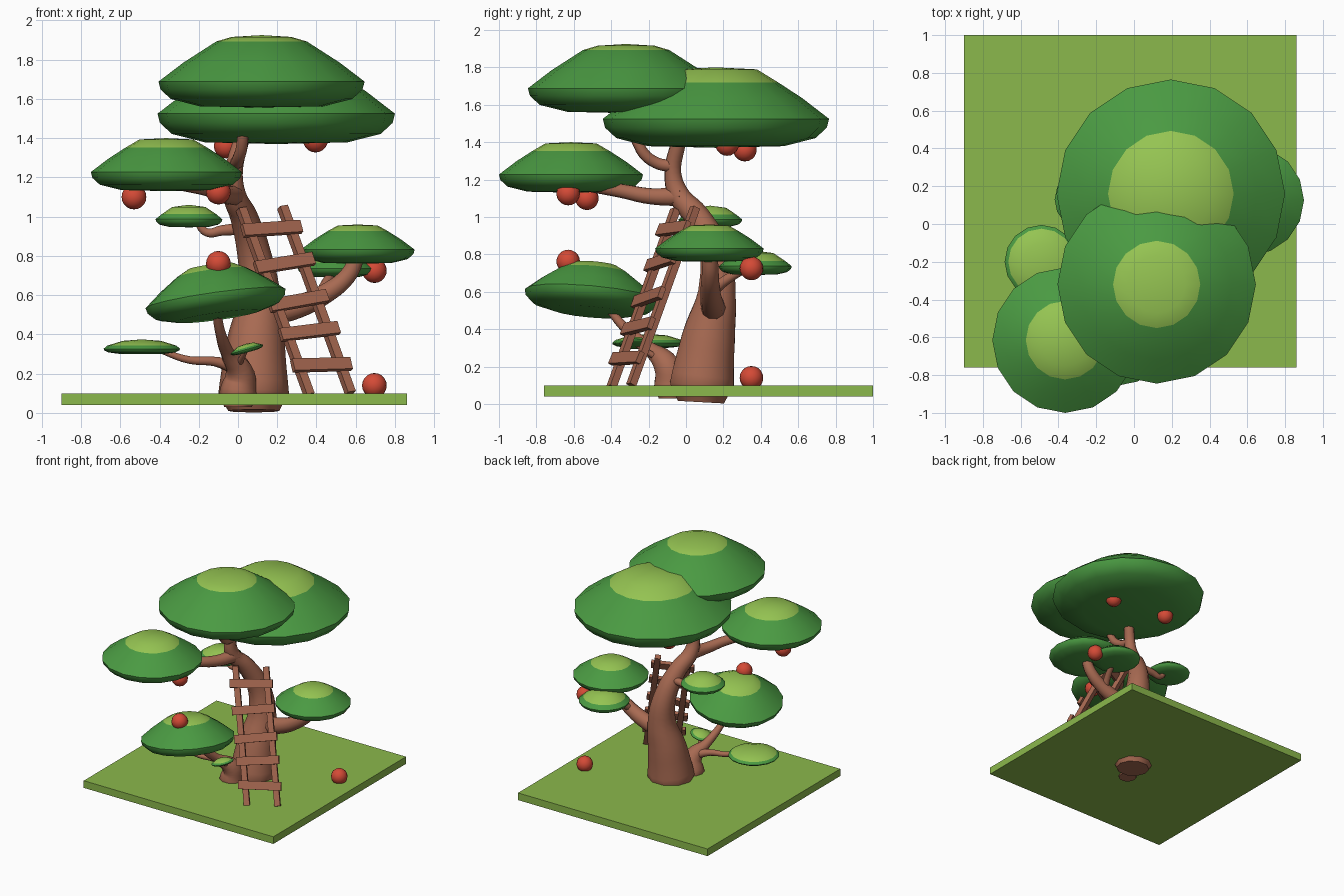
import bpy, bmesh, math
from mathutils import Vector

cube = bpy.data.objects.get("Cube")
if cube:
    bpy.data.objects.remove(cube, do_unlink=True)


def material(name, r, g, b):
    col = [(v / 255 / 12.92 if v < 11 else ((v / 255 + 0.055) / 1.055) ** 2.4) for v in (r, g, b)] + [1]
    m = bpy.data.materials.new(name)
    m.use_nodes = True
    m.diffuse_color = col
    m.node_tree.nodes["Principled BSDF"].inputs["Base Color"].default_value = col
    return m


GRASS = material("grass green", 139, 184, 76)
LEAF = material("leaf green", 74, 154, 66)
TIP = material("sunlit leaf green", 149, 196, 82)
BARK = material("bark brown", 168, 106, 82)
PLANK = material("plank brown", 164, 102, 79)
FRUIT = material("fruit red", 212, 74, 54)


def add(name, bm, mats, angle=None):
    bmesh.ops.recalc_face_normals(bm, faces=bm.faces)
    me = bpy.data.meshes.new(name)
    bm.to_mesh(me)
    bm.free()
    for m in mats:
        me.materials.append(m)
    ob = bpy.data.objects.new(name, me)
    bpy.context.collection.objects.link(ob)
    if angle:
        smooth(ob, angle)
    return ob


def smooth(ob, angle):
    bpy.ops.object.select_all(action='DESELECT')
    ob.select_set(True)
    bpy.context.view_layer.objects.active = ob
    bpy.ops.object.shade_smooth_by_angle(angle=math.radians(angle))


def box(name, size, centre, mat, xdir=(1, 0, 0), zdir=(0, 0, 1)):
    """Box with its length along xdir and its height close to zdir."""
    bm = bmesh.new()
    bmesh.ops.create_cube(bm, size=1)
    x = Vector(xdir).normalized()
    y = Vector(zdir).cross(x).normalized()
    z = x.cross(y)
    for v in bm.verts:
        a, b, c = (v.co[i] * size[i] for i in range(3))
        v.co = Vector(centre) + x * a + y * b + z * c
    return add(name, bm, [mat])


def canopy(name, centre, radius, height, cap, lean=(0, 0), sides=16):
    """Lathed mushroom-shaped foliage pad with a lighter cap on top."""
    rim = [(0.6, 0.02), (0.88, 0.12), (0.98, 0.25), (1, 0.36)]
    if cap < 0.7:
        top = [(0.76, 0.62), (cap, 0.84 + (0.52 - cap) * 0.9), (cap * 0.66, 0.975)]
    else:
        top = [(cap, 0.58), (0.5, 0.9)]
    cap_row = len(rim) + len(top) - 2
    bm = bmesh.new()
    turn = Vector((0, 0, 1)).rotation_difference(Vector((*lean, 1)))

    def point(r, h, a=0):
        co = Vector((r * radius * math.cos(a), r * radius * math.sin(a), (h - 0.5) * height))
        return bm.verts.new(turn @ co + Vector(centre))

    rings = [[point(r, h, math.tau * i / sides) for i in range(sides)] for r, h in rim + top]
    low, high = point(0, 0), point(0, 1)
    for i in range(sides):
        j = (i + 1) % sides
        bm.faces.new((low, rings[0][j], rings[0][i]))
        bm.faces.new((high, rings[-1][i], rings[-1][j])).material_index = 1
        for k in range(len(rings) - 1):
            f = bm.faces.new((rings[k][i], rings[k][j], rings[k + 1][j], rings[k + 1][i]))
            f.material_index = int(k >= cap_row)
    return add(name, bm, [LEAF, TIP], 50)


def limb(name, *points):
    """Tapered round limb through (x, y, z, radius) points."""
    cu = bpy.data.curves.new(name, 'CURVE')
    cu.dimensions = '3D'
    cu.bevel_depth = 1
    cu.bevel_resolution = 3
    cu.resolution_u = 5
    cu.use_fill_caps = True
    sp = cu.splines.new('BEZIER')
    sp.bezier_points.add(len(points) - 1)
    for bp, (x, y, z, r) in zip(sp.bezier_points, points):
        bp.co = (x, y, z)
        bp.radius = r
        bp.handle_left_type = bp.handle_right_type = 'AUTO'
    cu.materials.append(BARK)
    ob = bpy.data.objects.new(name, cu)
    bpy.context.collection.objects.link(ob)
    bpy.ops.object.select_all(action='DESELECT')
    ob.select_set(True)
    bpy.context.view_layer.objects.active = ob
    bpy.ops.object.convert(target='MESH')
    smooth(bpy.context.view_layer.objects.active, 50)


# Ground slab
box("ground", (1.76, 1.76, 0.06), (-0.02, 0.12, 0.07), GRASS)

# Trunk and branches
limb("trunk", (.08, .08, .01, .13), (.08, .085, .1, .18), (.09, .12, .35, .15), (.11, .165, .6, .105),
     (.08, .15, .82, .085), (.03, .06, 1.0, .07), (-.02, -.04, 1.12, .058),
     (-.02, -.07, 1.24, .045), (.02, -.04, 1.4, .04))
limb("top_front_branch", (-.01, -.06, 1.27, .035), (0, -.16, 1.29, .032),
     (.02, -.24, 1.36, .03), (.03, -.3, 1.58, .025))
limb("upper_right_branch", (-.01, -.02, 1.11, .055), (-.06, -.18, 1.11, .045),
     (-.15, -.35, 1.14, .038), (-.28, -.5, 1.16, .03))
limb("small_back_branch", (.06, .12, .94, .035), (-.08, .13, .93, .028),
     (-.16, .13, .92, .022), (-.21, .13, .98, .02))
limb("left_branch", (.12, .15, .5, .07), (.3, .14, .54, .062), (.45, .13, .61, .052),
     (.56, .13, .7, .045), (.61, .13, .8, .04))
limb("left_twig", (.42, .14, .6, .03), (.45, .21, .66, .027), (.49, .33, .73, .02))
limb("side_trunk", (.0, -.08, .03, .07), (.0, -.08, .1, .095), (.01, -.1, .2, .075),
     (-.05, -.2, .3, .036), (-.09, -.33, .41, .026), (-.11, -.42, .52, .022))
limb("low_branch", (0, -.11, .23, .04), (-.12, -.15, .262, .025),
     (-.25, -.18, .27, .02), (-.4, -.2, .32, .015))
limb("low_shoot", (.0, -.14, .24, .02), (.02, -.21, .28, .015), (.04, -.27, .32, .012))

# Foliage pads
canopy("top_front_canopy", (.12, -.32, 1.74), .525, .37, .44)
canopy("top_back_canopy", (.195, .16, 1.585), .605, .43, .55)
canopy("upper_right_canopy", (-.365, -.615, 1.265), .385, .27, .54)
canopy("lower_right_canopy", (-.12, -.5, .62), .36, .27, .5, (-.14, .09))
canopy("left_canopy", (.61, .125, .86), .29, .2, .53)
canopy("left_low_canopy", (.5, .37, .755), .195, .13, .82)
canopy("small_back_canopy", (-.25, .13, 1.003), .17, .115, .82)
canopy("low_canopy", (-.49, -.2, .337), .195, .075, .9)
canopy("shoot_canopy", (.043, -.27, .33), .087, .045, .8, (-.28, 0))

# Round fruit
fruit = [(-.06, .315, 1.36), (.395, .22, 1.39), (-.53, -.53, 1.1), (-.1, -.63, 1.125),
         (-.1, -.63, .762), (.695, .35, .725), (.695, .35, .14)]
for n, pos in enumerate(fruit, 1):
    bm = bmesh.new()
    bmesh.ops.create_uvsphere(bm, u_segments=16, v_segments=10, radius=.063)
    bmesh.ops.translate(bm, vec=pos, verts=bm.verts)
    add(f"fruit_{n}", bm, [FRUIT], 60)

# Ladder: two leaning rails and crooked rungs
foot, head = Vector((.36, -.395, .1)), Vector((.02, -.06, 1.03))
across = Vector((.21, .105, .01))
slope = head - foot
out = across.cross(slope).normalized()
if out.y > 0:
    out.negate()
for side, offset in (("right", Vector()), ("left", across)):
    box(f"ladder_rail_{side}", (slope.length + .02, .045, .04), (foot + head) / 2 + offset, PLANK, slope, out)
for n, (z, tilt) in enumerate([(.245, -.01), (.415, .04), (.57, .07), (.762, .06), (.938, .01)], 1):
    t = (z - foot.z) / slope.z
    centre = foot + slope * t + across / 2 + out * .035
    centre.z = z
    box(f"ladder_rung_{n}", (.33, .03, .066), centre, PLANK, across + Vector((0, 0, tilt * .4)), slope)
